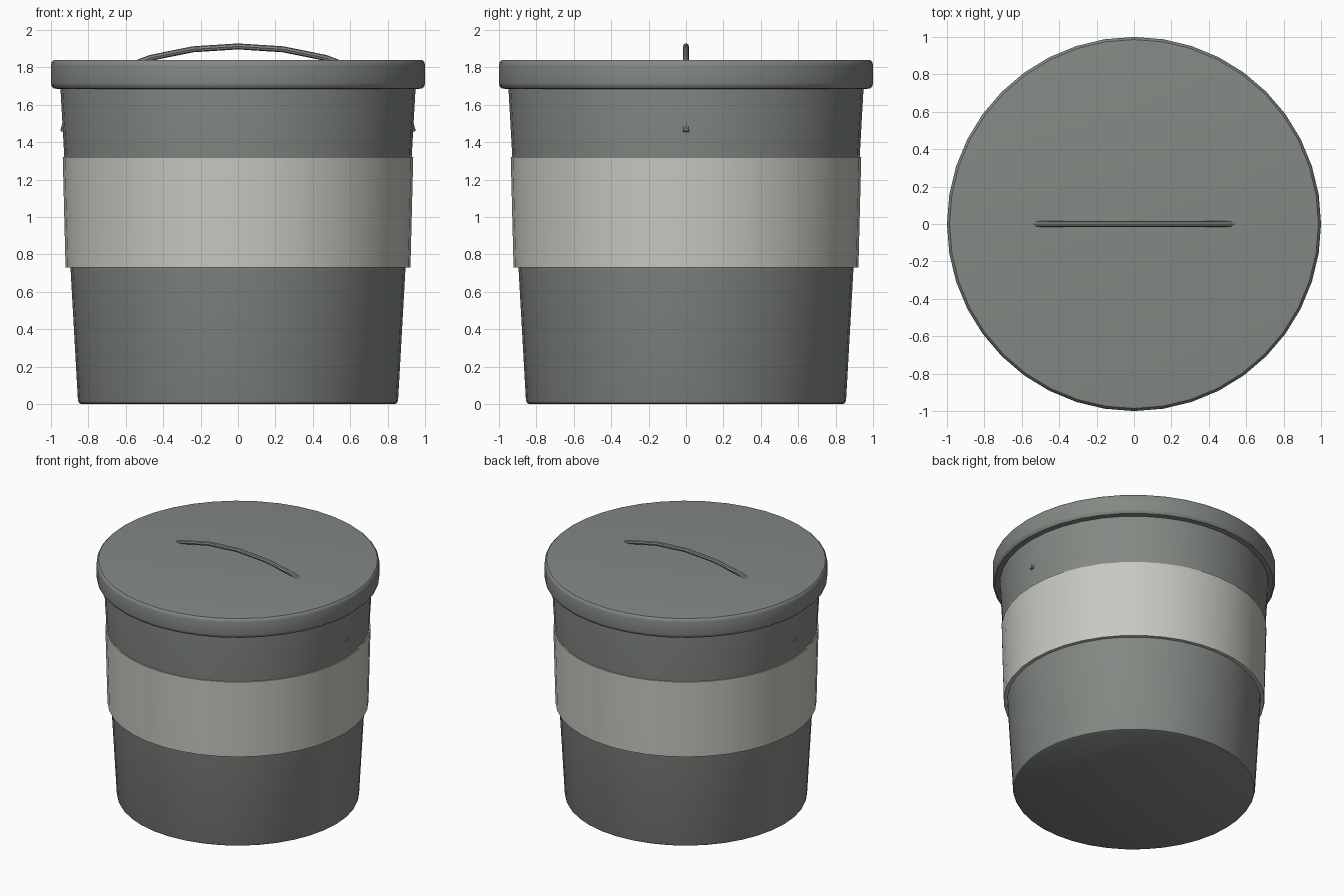
import bpy, bmesh, math
from mathutils import Matrix, Vector

cube = bpy.data.objects.get("Cube")
if cube:
    bpy.data.objects.remove(cube, do_unlink=True)


def material(name, rgb):
    m = bpy.data.materials.new(name)
    m.use_nodes = True
    m.diffuse_color = (*rgb, 1)
    m.node_tree.nodes["Principled BSDF"].inputs["Base Color"].default_value = (*rgb, 1)
    return m


GREY = material("grey green plastic", (0.23, 0.25, 0.23))
PALE = material("pale band", (0.58, 0.58, 0.54))


def finish(obj, mat):
    obj.data.materials.append(mat)
    bpy.ops.object.select_all(action="DESELECT")
    obj.select_set(True)
    bpy.context.view_layer.objects.active = obj
    bpy.ops.object.shade_smooth_by_angle(angle=math.radians(35))


def lathe(name, profile, sides, mat, closed=False):
    """Revolve (radius, height) points around z; open profiles get capped."""
    bm = bmesh.new()
    rings = []
    for r, z in profile:
        rings.append([bm.verts.new(Matrix.Rotation(math.tau * i / sides, 3, "Z") @ Vector((r, 0, z)))
                      for i in range(sides)])
    pairs = list(zip(rings, rings[1:]))
    if closed:
        pairs.append((rings[-1], rings[0]))
    else:
        bm.faces.new(rings[0])
        bm.faces.new(rings[-1])
    for low, high in pairs:
        for i in range(sides):
            j = (i + 1) % sides
            bm.faces.new((low[i], low[j], high[j], high[i]))
    bmesh.ops.recalc_face_normals(bm, faces=bm.faces)
    mesh = bpy.data.meshes.new(name)
    bm.to_mesh(mesh)
    bm.free()
    obj = bpy.data.objects.new(name, mesh)
    bpy.context.collection.objects.link(obj)
    finish(obj, mat)
    return obj


# Tapered bucket with a softened bottom edge
lathe("bucket_body", [(0.838, 0), (0.85, 0.006), (0.856, 0.02), (0.95, 1.70), (0.95, 1.78)], 40, GREY)

# Pale band that wraps the bucket and stands proud at its lower edge
lathe("bucket_band", [(0.88, 0.73), (0.922, 0.73), (0.937, 1.32), (0.91, 1.32)], 40, PALE, closed=True)

# Lid with rounded rim edges
lathe("lid", [(0.965, 1.685), (0.985, 1.688), (0.997, 1.70), (1.0, 1.715),
              (1.0, 1.812), (0.996, 1.828), (0.986, 1.838), (0.972, 1.84)], 40, GREY)

# Bail handle: a half ellipse whose crown shows above the lid and whose ends pierce the wall
curve = bpy.data.curves.new("handle", "CURVE")
curve.dimensions = "3D"
curve.bevel_depth = 0.016
curve.bevel_resolution = 2
curve.use_fill_caps = True
spline = curve.splines.new("POLY")
spline.points.add(12)
for i, p in enumerate(spline.points):
    a = math.pi * i / 12
    p.co = (0.935 * math.cos(a), 0, 1.455 + 0.457 * math.sin(a), 1)
handle = bpy.data.objects.new("handle", curve)
bpy.context.collection.objects.link(handle)
bpy.ops.object.select_all(action="DESELECT")
handle.select_set(True)
bpy.context.view_layer.objects.active = handle
bpy.ops.object.convert(target="MESH")
finish(bpy.context.object, GREY)
